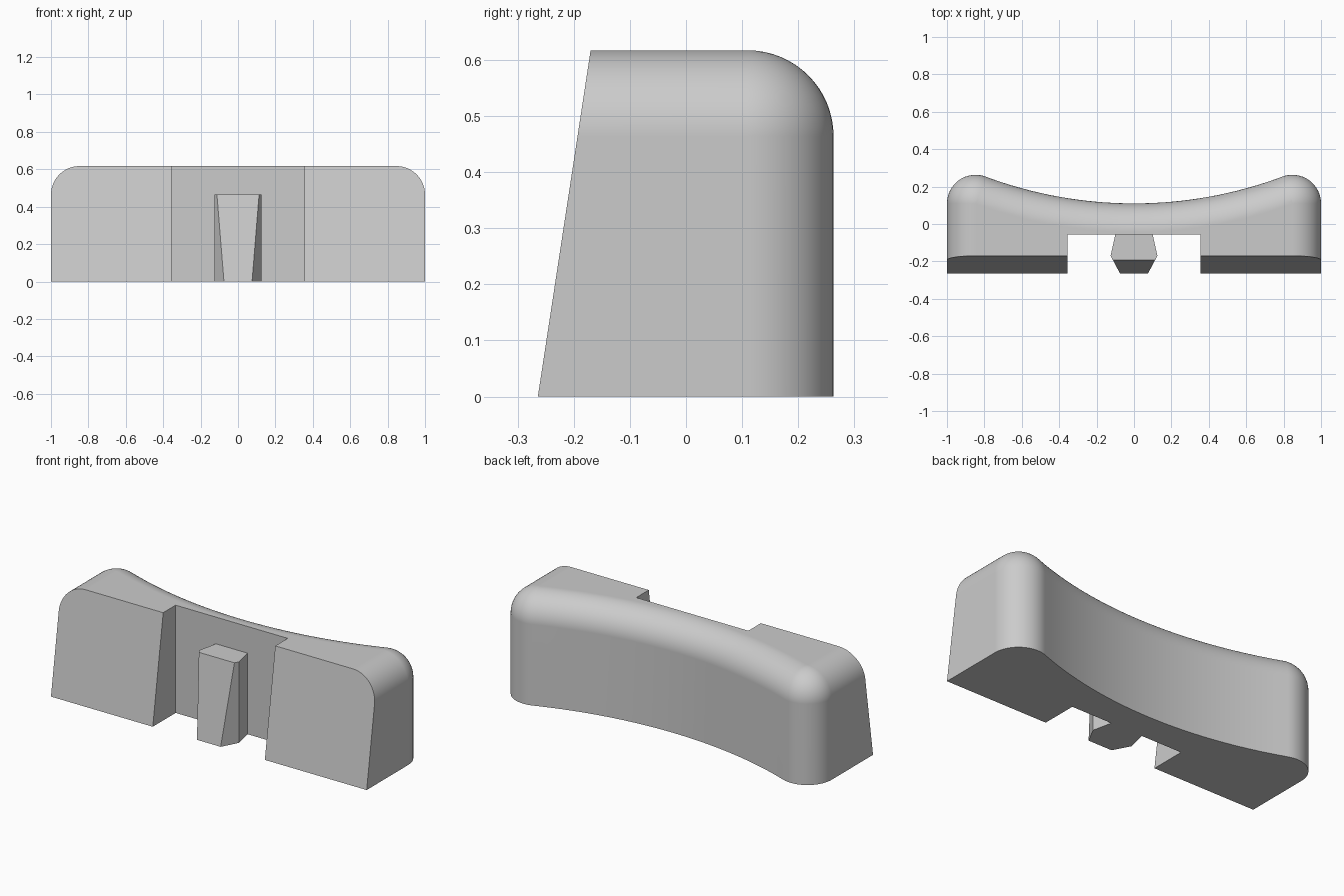
import bpy
import bmesh
from math import sin, cos, pi, asin, radians

cube = bpy.data.objects.get("Cube")
if cube:
    bpy.data.objects.remove(cube)

HEIGHT = 0.617
FILLET = 0.153              # radius of the back corners and of the top edge
CORNER_X, CORNER_Y = 1 - FILLET, 0.11
HOLLOW_R = (CORNER_X ** 2 - FILLET ** 2) / (2 * FILLET)   # tangent to both corners
HOLLOW_Y = CORNER_Y + HOLLOW_R
HOLLOW_ANGLE = asin(CORNER_X / (HOLLOW_R + FILLET))
NOTCH_X, NOTCH_Y = 0.355, -0.057
STEPS = 16

grey = bpy.data.materials.new("light grey")
grey.use_nodes = True
colour = (0.6, 0.6, 0.6, 1)
grey.diffuse_color = colour
grey.node_tree.nodes["Principled BSDF"].inputs["Base Color"].default_value = colour


def front_y(z):
    """Depth of the sloping front plane at height z."""
    return -0.264 + 0.094 * z / HEIGHT


def loft(name, rings):
    """Skin a stack of equal-length closed rings and cap both ends."""
    bm = bmesh.new()
    loops = [[bm.verts.new(p) for p in ring] for ring in rings]
    for low, high in zip(loops, loops[1:]):
        for i in range(len(low)):
            j = (i + 1) % len(low)
            bm.faces.new((low[i], low[j], high[j], high[i]))
    bm.faces.new(loops[0][::-1])
    bm.faces.new(loops[-1])
    bmesh.ops.remove_doubles(bm, verts=bm.verts, dist=1e-5)
    bmesh.ops.dissolve_limit(bm, angle_limit=radians(0.1), verts=bm.verts, edges=bm.edges)
    bmesh.ops.recalc_face_normals(bm, faces=bm.faces)
    mesh = bpy.data.meshes.new(name)
    bm.to_mesh(mesh)
    bm.free()
    mesh.materials.append(grey)
    obj = bpy.data.objects.new(name, mesh)
    bpy.context.collection.objects.link(obj)
    return obj


def body_ring(inset, z):
    """Plan outline, inset at the sides and back, cut off by the front plane."""
    y = front_y(z)
    r = FILLET - inset
    half = [(NOTCH_X, NOTCH_Y), (NOTCH_X, y), (1 - inset, y)]
    # rounded back corner, from the side to where the hollow starts
    sweep = pi / 2 + HOLLOW_ANGLE
    for i in range(STEPS + 1):
        a = sweep * i / STEPS
        half.append((CORNER_X + r * cos(a), CORNER_Y + r * sin(a)))
    # hollow back, up to the centre line
    for i in range(1, STEPS):
        a = HOLLOW_ANGLE * (1 - i / STEPS)
        half.append(((HOLLOW_R + inset) * sin(a), HOLLOW_Y - (HOLLOW_R + inset) * cos(a)))
    middle = [(0, HOLLOW_Y - HOLLOW_R - inset)]
    mirrored = [(-px, py) for px, py in reversed(half)]
    return [(px, py, z) for px, py in half + middle + mirrored]


# Body: straight wall, then a quarter-round top edge
rings = [body_ring(0, 0)]
for i in range(STEPS + 1):
    a = pi / 2 * i / STEPS
    rings.append(body_ring(FILLET * (1 - cos(a)), HEIGHT - FILLET + FILLET * sin(a)))
body = loft("body", rings)

bpy.context.view_layer.objects.active = body
body.select_set(True)
bpy.ops.object.shade_smooth_by_angle(angle=radians(30))
normals = body.modifiers.new("even_normals", "WEIGHTED_NORMAL")
normals.keep_sharp = True


# Locating peg: six-sided, its front cut by the same slope
def peg_ring(z):
    y = front_y(z)
    wide_y, slope = -0.17, 0.05 / 0.094
    half = [(0.125 - (wide_y - y) * slope, y), (0.125, wide_y), (0.1, NOTCH_Y)]
    return [(px, py, z) for px, py in half + [(-px, py) for px, py in reversed(half)]]


loft("peg", [peg_ring(0), peg_ring(HEIGHT - FILLET)])
